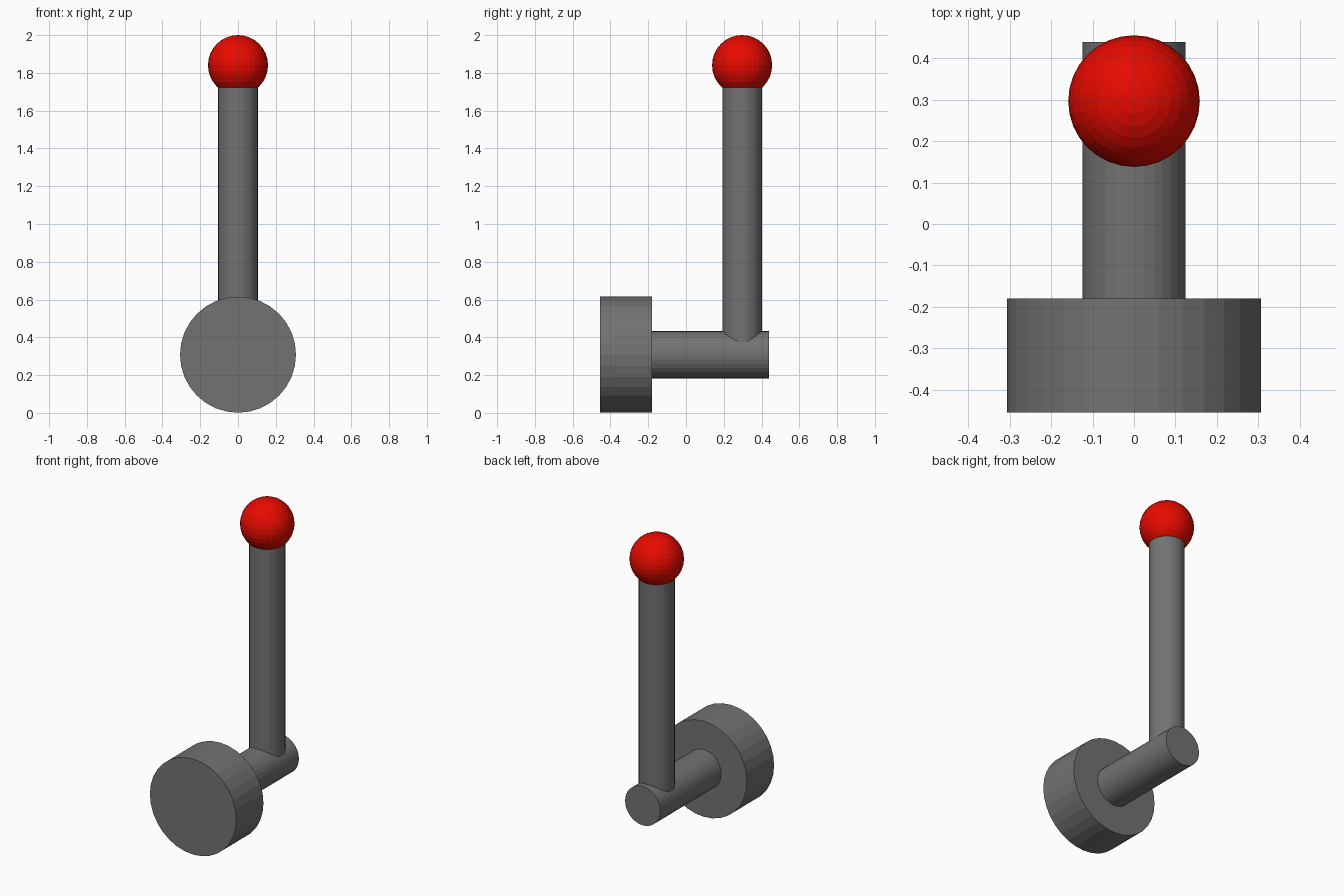
import bpy
import math

if "Cube" in bpy.data.objects:
    bpy.data.objects.remove(bpy.data.objects["Cube"])

AXIS_Z = 0.308   # height of the horizontal axis
STEM_Y = 0.297   # position of the upright lever


def material(name, color):
    mat = bpy.data.materials.new(name)
    mat.diffuse_color = (*color, 1)
    mat.use_nodes = True
    mat.node_tree.nodes["Principled BSDF"].inputs["Base Color"].default_value = mat.diffuse_color
    return mat


dark_grey = material("dark_grey", (0.17, 0.17, 0.17))
red = material("red", (0.8, 0.003, 0.0))


def cylinder(name, radius, start, end, y=None):
    """Cylinder along y from start to end, or upright at the given y."""
    mid, depth = (start + end) / 2, end - start
    upright = y is not None
    bpy.ops.mesh.primitive_cylinder_add(
        vertices=32, radius=radius, depth=depth,
        location=(0, y, mid) if upright else (0, mid, AXIS_Z),
        rotation=(0, 0, 0) if upright else (math.pi / 2, 0, 0))
    obj = bpy.context.object
    obj.name = name
    obj.data.materials.append(dark_grey)
    return obj


# Round base disc, facing the front
cylinder("base_disc", 0.307, -0.456, -0.18)

# Horizontal axle behind the disc
cylinder("axle", 0.125, -0.18, 0.44)

# Upright lever rod, running from the axle into the knob
cylinder("lever_rod", 0.105, AXIS_Z, 1.80, y=STEM_Y)

# Red ball knob
bpy.ops.mesh.primitive_uv_sphere_add(
    segments=32, ring_count=16, radius=0.159, location=(0, STEM_Y, 1.841))
knob = bpy.context.object
knob.name = "knob"
knob.data.materials.append(red)
